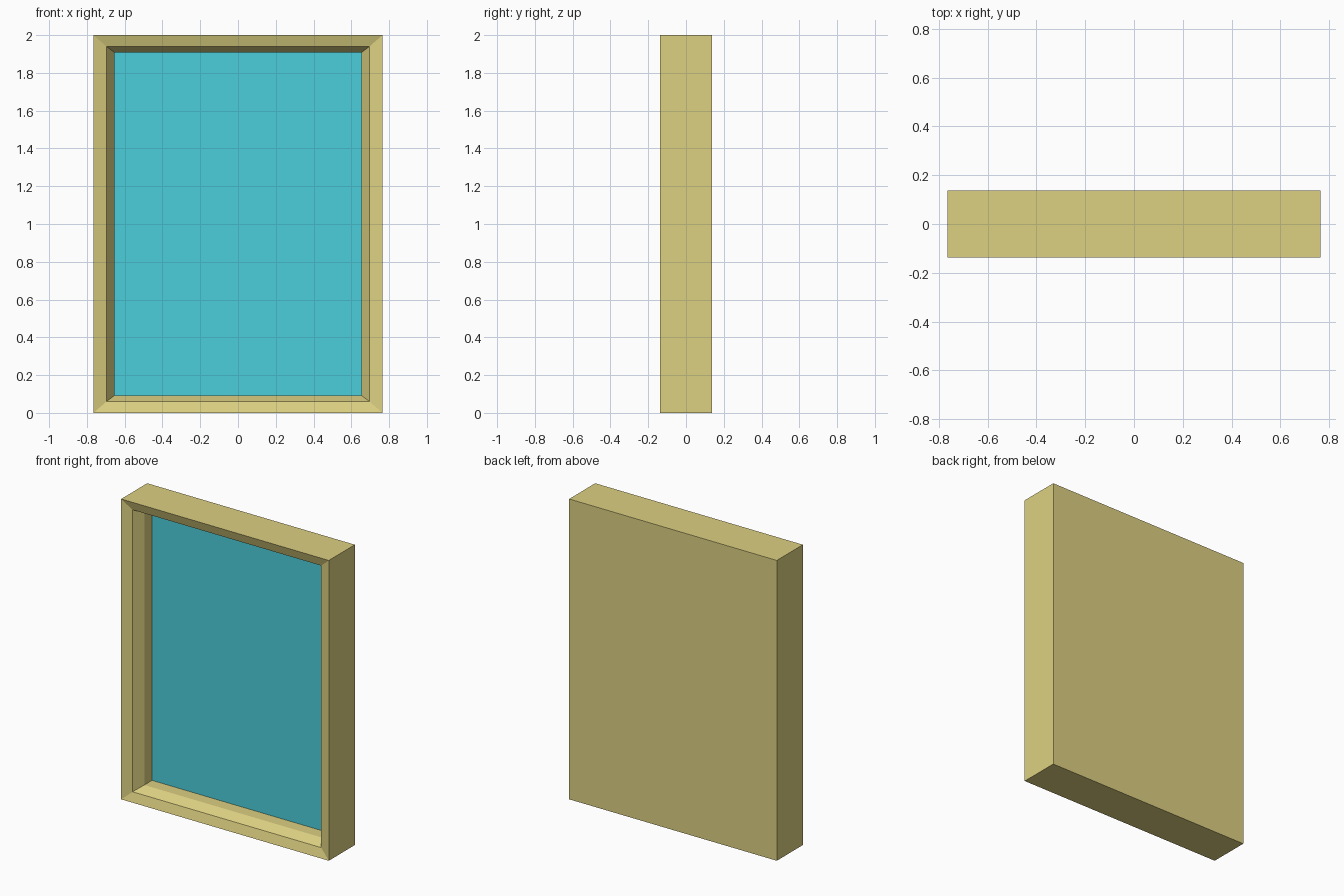
import bpy, bmesh

if "Cube" in bpy.data.objects:
    bpy.data.objects.remove(bpy.data.objects["Cube"])

HW, H, D = 0.765, 2.0, 0.137   # half width, height, half depth


def material(name, color):
    m = bpy.data.materials.new(name)
    m.diffuse_color = color
    m.use_nodes = True
    m.node_tree.nodes["Principled BSDF"].inputs["Base Color"].default_value = m.diffuse_color
    return m


def add_object(name, bm, mat):
    mesh = bpy.data.meshes.new(name)
    bm.to_mesh(mesh)
    bm.free()
    mesh.materials.append(mat)
    obj = bpy.data.objects.new(name, mesh)
    bpy.context.collection.objects.link(obj)
    return obj


def loop(bm, inset_x, inset_z, y):
    """Rectangular ring of vertices, inset from the outer edge."""
    x, lo, hi = HW - inset_x, inset_z, H - inset_z
    return [bm.verts.new((px, y, pz))
            for px, pz in ((-x, lo), (x, lo), (x, hi), (-x, hi))]


# Moulding profile from back edge to pane: inset x, inset z, y
profile = [(0, 0, D), (0, 0, -D), (0.07, 0.061, -D + 0.02),
           (0.112, 0.093, -D + 0.084), (0.112, 0.093, -D + 0.165)]

# Frame with closed back
bm = bmesh.new()
rings = [loop(bm, *p) for p in profile]
for a, b in zip(rings, rings[1:]):
    for i in range(4):
        j = (i + 1) % 4
        bm.faces.new((a[i], a[j], b[j], b[i]))
bm.faces.new(rings[0][::-1])
add_object("frame", bm, material("frame_gold", (0.72, 0.63, 0.22, 1)))

# Recessed pane facing the front
bm = bmesh.new()
bm.faces.new(loop(bm, *profile[-1]))
add_object("pane", bm, material("pane_cyan", (0.07, 0.62, 0.70, 1)))
